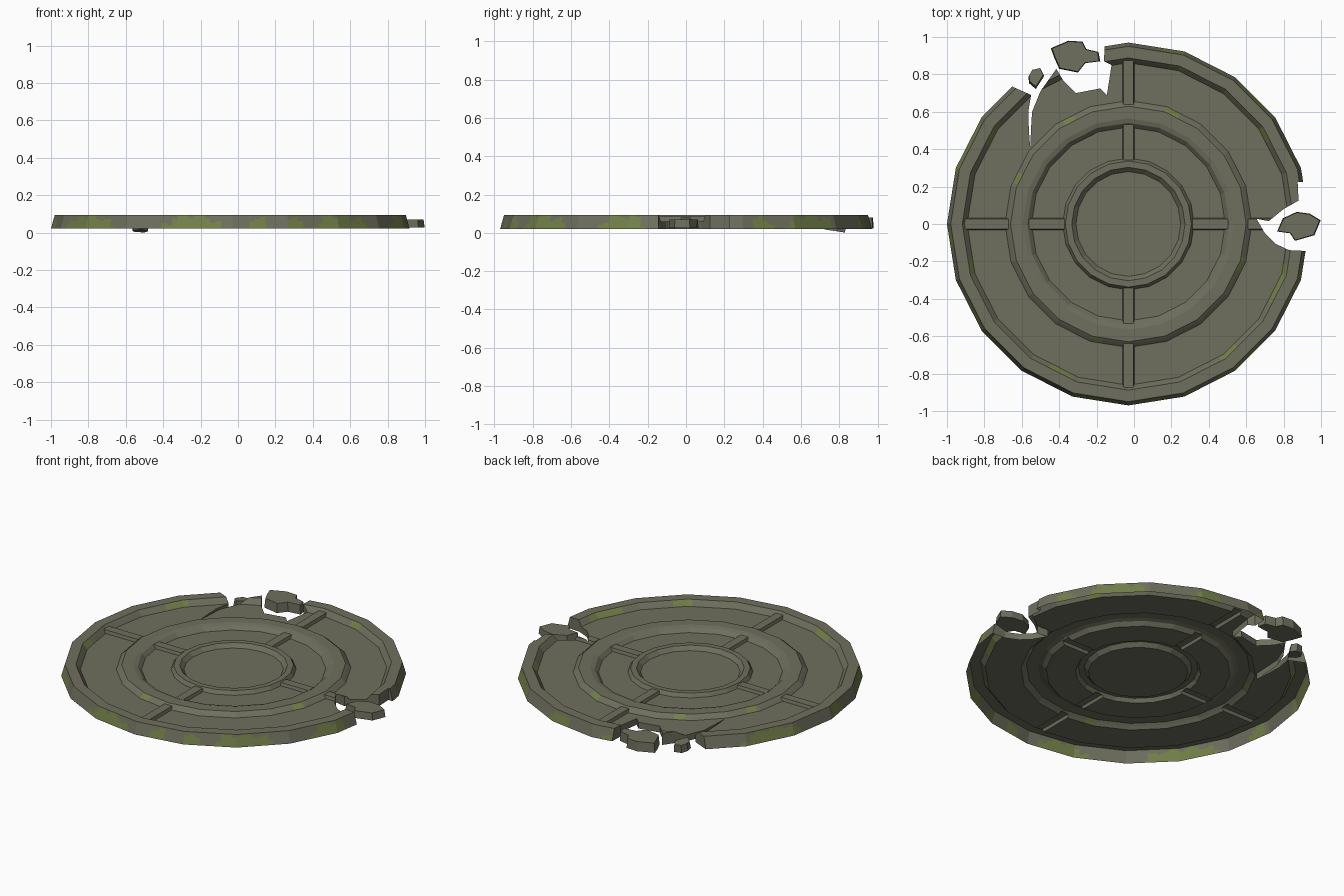
import bpy, bmesh, math
from mathutils import Vector, Matrix

if "Cube" in bpy.data.objects:
    bpy.data.objects.remove(bpy.data.objects["Cube"])

CX, SIDES, SUB = -0.03, 20, 10
Z0, ZP, ZT = 0.021, 0.06, 0.093      # open underside, sunken panel, raised rim
ROWS = 7


def material(name, rgb):
    m = bpy.data.materials.new(name)
    m.diffuse_color = (*rgb, 1)
    m.use_nodes = True
    m.node_tree.nodes["Principled BSDF"].inputs["Base Color"].default_value = m.diffuse_color
    return m


stone = material("weathered stone", (0.158, 0.158, 0.112))
moss = material("moss green", (0.17, 0.215, 0.066))
# moss patches: centre angle and half width in degrees
WALL_MOSS = [(43, 10), (25, 3), (75, 4), (100, 6), (155, 12), (185, 4), (215, 13), (257, 10),
             (278, 3), (291, 2.5), (308, 11), (339, 8)]
RIM_MOSS = [(308, 3), (338, 7), (246, 5), (73, 3), (33, 3), (147, 4), (195, 3)]
RING_MOSS = [(68, 3.5), (120, 3), (158, 3), (340, 4), (255, 3)]


def finish(bm, name):
    bmesh.ops.recalc_face_normals(bm, faces=bm.faces)
    me = bpy.data.meshes.new(name)
    bm.to_mesh(me)
    bm.free()
    me.materials.append(stone)
    me.materials.append(moss)
    ob = bpy.data.objects.new(name, me)
    bpy.context.collection.objects.link(ob)
    return ob


def mossy(p):
    """Rule for moss: mounds on the outer wall, small patches on the upper slopes."""
    a, r = math.degrees(math.atan2(p.y, p.x - CX)) % 360, math.hypot(p.x - CX, p.y)
    if r > 0.93 and p.z < ZT - 0.001:
        h = (p.z - Z0) / (ZT - Z0)
        return any(abs(a - c) < w and h < 0.25 + 0.75 * math.cos((a - c) / w * 1.5)
                   + 0.25 * math.sin(a * 0.9) for c, w in WALL_MOSS)
    if ZP + 0.002 < p.z < ZT - 0.001 and 0.6 < r < 0.9:
        return any(abs(a - c) < w for c, w in (RIM_MOSS if r > 0.8 else RING_MOSS))
    return False


def prism(points, z0, z1, name, top=1.0, tilt=0.0):
    """Outline extruded upward, with optional narrower top and tilt."""
    bm = bmesh.new()
    c = sum((Vector(p) for p in points), Vector((0, 0))) / len(points)
    lo = [bm.verts.new((x, y, z0)) for x, y in points]
    hi = [bm.verts.new((c.x + (x - c.x) * top, c.y + (y - c.y) * top, z1)) for x, y in points]
    bm.faces.new(lo)
    bm.faces.new(hi)
    n = len(points)
    for i in range(n):
        j = (i + 1) % n
        bm.faces.new((lo[i], lo[j], hi[j], hi[i]))
    mid = Vector((c.x, c.y, (z0 + z1) / 2))
    bmesh.ops.rotate(bm, verts=bm.verts, cent=mid, matrix=Matrix.Rotation(tilt, 3, 'X'))
    return finish(bm, name)


def boolean(ob, tool, op):
    m = ob.modifiers.new(op, 'BOOLEAN')
    m.operation, m.solver, m.object = op, 'EXACT', tool
    me = bpy.data.meshes.new_from_object(ob.evaluated_get(bpy.context.evaluated_depsgraph_get()))
    ob.modifiers.clear()
    ob.data = me
    bpy.data.objects.remove(tool)


# round plate: stepped profile turned around a 20-sided outline
wall = [(0.97 - 0.02 * i / ROWS, Z0 + (ZT - Z0) * i / ROWS) for i in range(ROWS + 1)]
profile = wall + [(0.888, ZT), (0.875, 0.077), (0.862, ZP), (0.66, ZP), (0.645, 0.074), (0.63, 0.086),
                  (0.565, 0.086), (0.54, 0.079), (0.518, 0.057), (0.352, 0.057), (0.337, 0.08),
                  (0.303, 0.08), (0.28, 0.056)]
outline = []
for k in range(SIDES):
    a, b = (Vector((math.cos(t), math.sin(t), 0)) for t in
            (2 * math.pi * k / SIDES, 2 * math.pi * (k + 1) / SIDES))
    outline += [a.lerp(b, s / SUB) for s in range(SUB)]
bm = bmesh.new()
rings = [[bm.verts.new((CX + d.x * r, d.y * r, z)) for d in outline] for r, z in profile]
N = len(outline)
for lo, hi in zip(rings, rings[1:]):
    for i in range(N):
        f = bm.faces.new((lo[i], lo[(i + 1) % N], hi[(i + 1) % N], hi[i]))
        f.material_index = int(mossy(f.calc_center_median()))
bm.faces.new(rings[0])
bm.faces.new(rings[-1])
plate = finish(bm, "round_plate")

# raised spokes across both sunken rings
for k in range(4):
    for r0, r1, zt in ((0.64, 0.875, 0.079), (0.342, 0.532, 0.075)):
        bm = bmesh.new()
        v = [[bm.verts.new((r, y, z)) for y, z in ((-0.036, 0.045), (0.036, 0.045), (0.026, zt), (-0.026, zt))]
             for r in (r0, r1)]
        bm.faces.new(v[0])
        bm.faces.new(v[1])
        for i in range(4):
            bm.faces.new((v[0][i], v[0][(i + 1) % 4], v[1][(i + 1) % 4], v[1][i]))
        bmesh.ops.rotate(bm, verts=bm.verts, matrix=Matrix.Rotation(k * math.pi / 2, 3, 'Z'))
        bmesh.ops.translate(bm, verts=bm.verts, vec=(CX, 0, 0))
        boolean(plate, finish(bm, "spoke"), 'UNION')

# broken-out notches
back_notch = [(-0.70, 0.80), (-0.645, 0.732), (-0.55, 0.69), (-0.565, 0.60), (-0.562, 0.50), (-0.555, 0.41),
              (-0.55, 0.52), (-0.545, 0.60), (-0.50, 0.71), (-0.415, 0.83), (-0.38, 0.77), (-0.31, 0.70),
              (-0.18, 0.725), (-0.145, 0.69), (-0.12, 0.85), (-0.16, 0.87), (-0.155, 1.05), (-0.6, 1.05)]
right_notch = [(1.05, 0.22), (0.875, 0.225), (0.88, 0.125), (0.80, 0.08), (0.72, 0.015), (0.655, 0.028),
               (0.70, -0.05), (0.755, -0.105), (0.83, -0.14), (1.05, -0.15)]
for pts in (back_notch, right_notch):
    boolean(plate, prism(pts, -0.1, 0.3, "cutter"), 'DIFFERENCE')

# the underside is open: remove the flat bottom
bm = bmesh.new()
bm.from_mesh(plate.data)
bmesh.ops.delete(bm, geom=[f for f in bm.faces if all(v.co.z < Z0 + 0.001 for v in f.verts)], context='FACES')
bm.to_mesh(plate.data)
bm.free()

# loose rubble
prism([(-0.445, 0.94), (-0.35, 0.98), (-0.275, 0.975), (-0.255, 0.935), (-0.19, 0.92), (-0.18, 0.87),
       (-0.26, 0.86), (-0.30, 0.81), (-0.40, 0.83), (-0.425, 0.885)], 0.022, 0.08, "back_chunk", 0.95)
prism([(0.765, -0.04), (0.795, 0.03), (0.87, 0.065), (0.94, 0.055), (0.998, 0.02), (0.965, -0.06),
       (0.86, -0.09), (0.835, -0.05)], 0.026, 0.07, "right_chunk", 0.95)
prism([(-0.565, 0.79), (-0.545, 0.825), (-0.50, 0.835), (-0.48, 0.795), (-0.525, 0.725), (-0.56, 0.755)],
      0.008, 0.056, "small_chunk", 0.9, -0.15)
